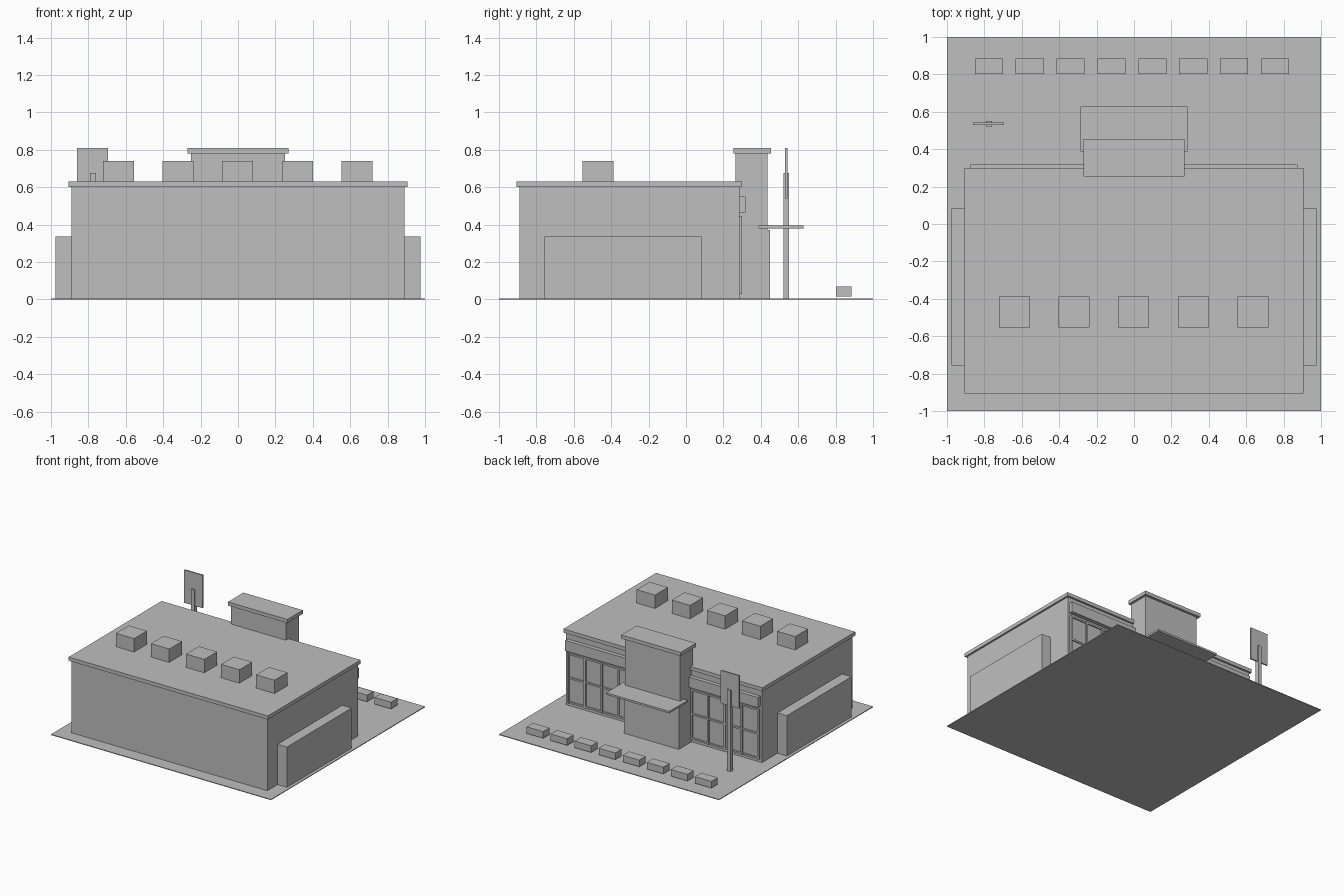
import bpy
import bmesh

cube = bpy.data.objects.get("Cube")
if cube:
    bpy.data.objects.remove(cube, do_unlink=True)

grey = bpy.data.materials.new("plain_grey")
grey.use_nodes = True
colour = (0.52, 0.52, 0.52, 1)
grey.diffuse_color = colour
grey.node_tree.nodes["Principled BSDF"].inputs["Base Color"].default_value = colour


def box(name, x, y, z):
    """Box spanning the given (low, high) ranges."""
    bm = bmesh.new()
    bmesh.ops.create_cube(bm, size=1)
    for v in bm.verts:
        v.co = [r[0] + (c + 0.5) * (r[1] - r[0]) for c, r in zip(v.co, (x, y, z))]
    mesh = bpy.data.meshes.new(name)
    bm.to_mesh(mesh)
    bm.free()
    mesh.materials.append(grey)
    obj = bpy.data.objects.new(name, mesh)
    bpy.context.collection.objects.link(obj)
    return obj


def both_sides(name, x, y, z):
    """Box and its mirror image across x = 0."""
    box(name + "_left", x, y, z)
    box(name + "_right", (-x[1], -x[0]), y, z)


# Lot and main building
box("ground", (-1, 1), (-1, 1), (0, 0.006))
box("building_walls", (-0.89, 0.89), (-0.89, 0.285), (0.005, 0.605))
box("roof_slab", (-0.905, 0.905), (-0.905, 0.3), (0.6, 0.63))
both_sides("side_enclosure", (0.888, 0.975), (-0.757, 0.083), (0.005, 0.337))

# Rooftop units
for i in range(5):
    cx = (i - 2) * 0.319 - 0.002
    box(f"roof_unit_{i + 1}", (cx - 0.083, cx + 0.083), (-0.553, -0.387), (0.628, 0.74))

# Entrance tower, cap, portal and canopy
box("entrance_tower", (-0.25, 0.25), (0.265, 0.435), (0.005, 0.782))
box("tower_cap", (-0.27, 0.27), (0.255, 0.455), (0.78, 0.81))
box("entrance_portal", (-0.25, 0.25), (0.43, 0.45), (0.005, 0.372))
box("entrance_canopy", (-0.287, 0.287), (0.387, 0.627), (0.38, 0.396))

# Shop windows with mullions, and the fascia above them
both_sides("window_glass", (0.25, 0.86), (0.283, 0.289), (0.03, 0.445))
both_sides("fascia", (0.25, 0.875), (0.283, 0.318), (0.465, 0.55))
for i in range(5):
    cx = 0.256 + i * 0.152
    both_sides(f"mullion_{i + 1}", (cx - 0.008, cx + 0.008), (0.283, 0.3), (0.03, 0.445))
for name, cz in (("sill", 0.038), ("middle_rail", 0.24), ("head_rail", 0.437)):
    both_sides(name, (0.25, 0.87), (0.283, 0.298), (cz - 0.007, cz + 0.007))

# Roadside sign
box("sign_post", (-0.792, -0.76), (0.52, 0.552), (0.005, 0.675))
box("sign_panel", (-0.86, -0.695), (0.53, 0.542), (0.54, 0.81))

# Parking blocks along the lot edge
for i in range(8):
    cx = (i - 3.5) * 0.2185 - 0.011
    box(f"parking_block_{i + 1}", (cx - 0.075, cx + 0.075), (0.803, 0.885), (0.015, 0.07))
